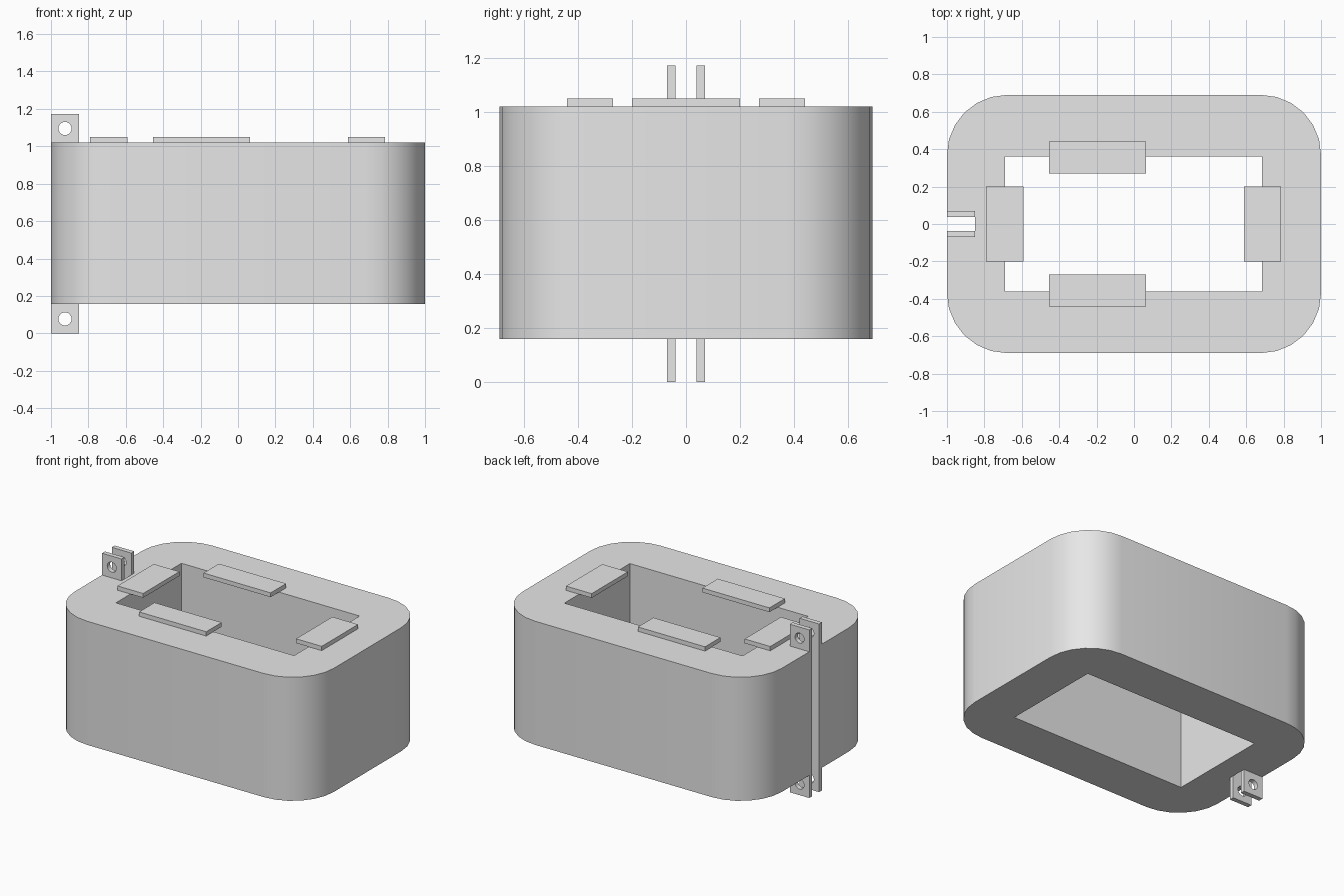
import bpy
import bmesh
from math import cos, sin, pi, radians
from mathutils import Vector

cube = bpy.data.objects.get("Cube")
if cube:
    bpy.data.objects.remove(cube, do_unlink=True)

grey = bpy.data.materials.new("plain_grey")
grey.use_nodes = True
grey.diffuse_color = (0.8, 0.8, 0.8, 1)
grey.node_tree.nodes["Principled BSDF"].inputs["Base Color"].default_value = (0.8, 0.8, 0.8, 1)


def rect(x0, x1, y0, y1):
    return [(x0, y0), (x1, y0), (x1, y1), (x0, y1)]


def arc(cx, cy, r, start, end, steps):
    angles = [radians(start + (end - start) * i / steps) for i in range(steps + 1)]
    return [(cx + r * cos(a), cy + r * sin(a)) for a in angles]


def prism(name, loops, low, high, upright=False):
    """Extrude an outline with holes along z, or along y when upright."""
    def place(p):
        return (p[0], low, p[1]) if upright else (p[0], p[1], low)
    bm = bmesh.new()
    for loop in loops:
        verts = [bm.verts.new(place(p)) for p in loop]
        for i, v in enumerate(verts):
            bm.edges.new((verts[i - 1], v))
    bmesh.ops.triangle_fill(bm, use_beauty=True, edges=bm.edges[:])
    out = bmesh.ops.extrude_face_region(bm, geom=bm.faces[:])
    moved = [g for g in out["geom"] if isinstance(g, bmesh.types.BMVert)]
    shift = Vector((0, high - low, 0)) if upright else Vector((0, 0, high - low))
    bmesh.ops.translate(bm, verts=moved, vec=shift)
    bmesh.ops.recalc_face_normals(bm, faces=bm.faces[:])
    mesh = bpy.data.meshes.new(name)
    bm.to_mesh(mesh)
    bm.free()
    mesh.materials.append(grey)
    mesh.shade_smooth()
    mesh.set_sharp_from_angle(angle=radians(30))
    obj = bpy.data.objects.new(name, mesh)
    bpy.context.collection.objects.link(obj)
    return obj


# Rounded body with a rectangular opening and a slot on the hinge end
W, D, R = 1.0, 0.69, 0.32
BOTTOM, TOP = 0.158, 1.02
SLOT, DEPTH = 0.07, -0.85
outline = []
for cx, cy, start in ((W - R, D - R, 0), (R - W, D - R, 90),
                      (R - W, R - D, 180), (W - R, R - D, 270)):
    outline += arc(cx, cy, R, start, start + 90, 6)
    if start == 90:
        outline += [(-W, SLOT), (DEPTH, SLOT), (DEPTH, -SLOT), (-W, -SLOT)]
prism("body", [outline, rect(-0.69, 0.685, -0.36, 0.362)], BOTTOM, TOP)

# Pair of upright lug plates with pin holes at both ends
plate = rect(-W, DEPTH, 0, 1.172)
pin_holes = [arc(-0.925, z, 0.035, 0, 345, 23) for z in (0.077, 1.095)]
for name, y0, y1 in (("lug_plate_front", -SLOT, -0.038), ("lug_plate_back", 0.038, SLOT)):
    prism(name, [plate] + pin_holes, y0, y1, upright=True)

# Retaining tabs around the opening
for name, tab in (("tab_right", rect(-0.79, -0.592, -0.2, 0.2)),
                  ("tab_left", rect(0.588, 0.786, -0.2, 0.2)),
                  ("tab_front", rect(-0.455, 0.063, -0.44, -0.27)),
                  ("tab_back", rect(-0.455, 0.063, 0.27, 0.44))):
    prism(name, [tab], TOP, 1.05)
